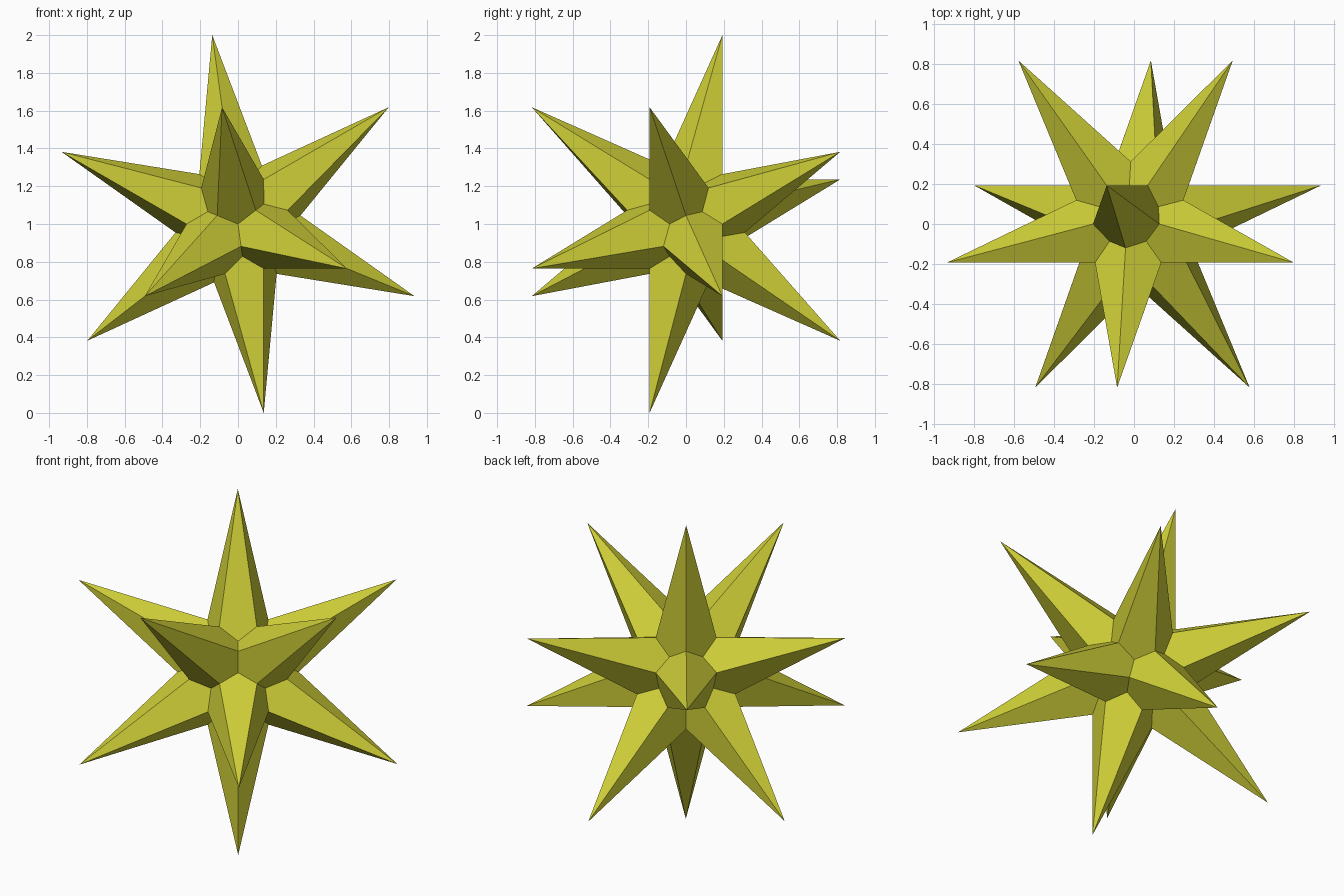
import bpy
import bmesh
from math import cos, sin, radians
from mathutils import Vector

cube = bpy.data.objects.get("Cube")
if cube:
    bpy.data.objects.remove(cube)

R = 1.0276                       # centre to spike tip
CORNER = 0.2518 * R              # valley point shared by three spikes
NOTCH = 0.3249 * R               # valley point shared by two spikes
TURN = 37.761                    # twist about the y axis, degrees

# Material
mat = bpy.data.materials.new("olive_yellow")
mat.use_nodes = True
colour = (0.62, 0.62, 0.04, 1)
mat.diffuse_color = colour
mat.node_tree.nodes["Principled BSDF"].inputs["Base Color"].default_value = colour

# Twelve spike tips, as four rings of three around the y axis
near, far = (0.6071 * R, 0.7947 * R), (0.9822 * R, 0.1876 * R)
rings = [(near[0], -near[1], TURN + 60), (far[0], -far[1], TURN),
         (far[0], far[1], TURN + 60), (near[0], near[1], TURN)]
guide = bmesh.new()
for radius, y, start in rings:
    for k in range(3):
        a = radians(start + 120 * k)
        guide.verts.new((radius * cos(a), y, radius * sin(a)))
bmesh.ops.convex_hull(guide, input=guide.verts[:])
bmesh.ops.recalc_face_normals(guide, faces=guide.faces[:])

# Each guide triangle gives three kites, one running up to each tip
bm = bmesh.new()
for face in guide.faces:
    tips = [v.co for v in face.verts]
    corner = sum(tips, Vector()).normalized() * CORNER
    for i, tip in enumerate(tips):
        after = (tip + tips[(i + 1) % 3]).normalized() * NOTCH
        before = (tip + tips[i - 1]).normalized() * NOTCH
        bm.faces.new([bm.verts.new(p) for p in (tip, after, corner, before)])
guide.free()
bmesh.ops.remove_doubles(bm, verts=bm.verts[:], dist=0.001)
bmesh.ops.recalc_face_normals(bm, faces=bm.faces[:])
bmesh.ops.translate(bm, verts=bm.verts[:], vec=(0, 0, 1))

# Spiked star
mesh = bpy.data.meshes.new("spiked_star")
bm.to_mesh(mesh)
bm.free()
mesh.materials.append(mat)
star = bpy.data.objects.new("spiked_star", mesh)
bpy.context.collection.objects.link(star)
